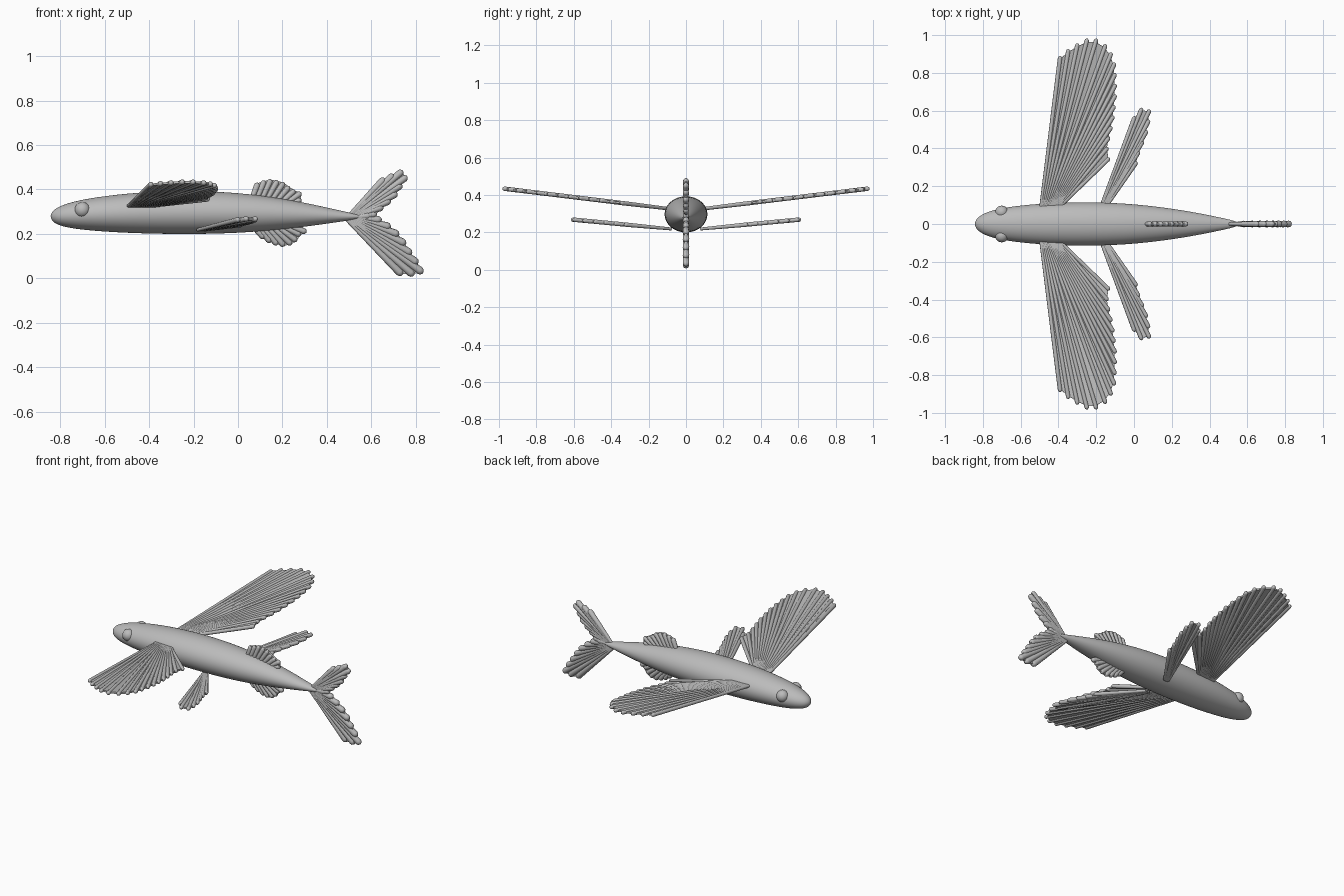
import bpy, bmesh, math
from mathutils import Vector

cube = bpy.data.objects.get("Cube")
if cube:
    bpy.data.objects.remove(cube, do_unlink=True)

grey = bpy.data.materials.new("plain grey")
grey.use_nodes = True
GREY = (0.5, 0.5, 0.5, 1)
grey.diffuse_color = GREY
grey.node_tree.nodes["Principled BSDF"].inputs["Base Color"].default_value = GREY


def finish(name, bm, mirrored=False, angle=50):
    bmesh.ops.recalc_face_normals(bm, faces=bm.faces)
    mesh = bpy.data.meshes.new(name)
    bm.to_mesh(mesh)
    bm.free()
    mesh.materials.append(grey)
    obj = bpy.data.objects.new(name, mesh)
    bpy.context.collection.objects.link(obj)
    if mirrored:
        mod = obj.modifiers.new("mirror", 'MIRROR')
        mod.use_axis = (False, True, False)
        mod.use_mirror_merge = False
    bpy.ops.object.select_all(action='DESELECT')
    obj.select_set(True)
    bpy.context.view_layer.objects.active = obj
    bpy.ops.object.shade_smooth_by_angle(angle=math.radians(angle))
    return obj


def along(points, t):
    """Point at fraction t of a polyline's length."""
    lengths = [(b - a).length for a, b in zip(points, points[1:])]
    left = t * sum(lengths)
    for a, b, size in zip(points, points[1:], lengths):
        if left <= size:
            return a.lerp(b, left / size)
        left -= size
    return points[-1].copy()


def ray(bm, start, end, r_start, r_end):
    """Tapered spine with a rounded tip."""
    axis = (end - start).normalized()
    side = axis.orthogonal().normalized()
    up = axis.cross(side)
    length = (end - start).length
    steps = [(0, r_start), (length - r_end, r_end),
             (length - r_end * 0.4, r_end * 0.8), (length, r_end * 0.25)]
    rings = []
    for d, r in steps:
        rings.append([bm.verts.new(start + axis * d + r * (
            side * math.cos(k * math.tau / 10) + up * math.sin(k * math.tau / 10)))
            for k in range(10)])
    for a, b in zip(rings, rings[1:]):
        for k in range(10):
            j = (k + 1) % 10
            bm.faces.new((a[k], a[j], b[j], b[k]))
    bm.faces.new(rings[0])
    bm.faces.new(rings[-1])


def fin(name, root, tips, count, radii, place, mirrored=False):
    """Fan of spines joined by a thin membrane."""
    root = [place(*p) for p in root]
    tips = [place(*p) for p in tips]
    normal = (root[-1] - root[0]).cross(tips[0] - root[0]).normalized()
    bm = bmesh.new()
    pairs = [(along(root, i / (count - 1)), along(tips, i / (count - 1)))
             for i in range(count)]
    for a, b in pairs:
        ray(bm, a, b, *radii)
    half = radii[1] * 0.4
    strip = []
    for a, b in pairs:
        e = a.lerp(b, 0.98)
        strip.append([bm.verts.new(p + normal * s)
                      for p, s in ((a, half), (e, half), (e, -half), (a, -half))])
    for p, q in zip(strip, strip[1:]):
        for k in range(4):
            j = (k + 1) % 4
            bm.faces.new((p[k], p[j], q[j], q[k]))
    bm.faces.new(strip[0])
    bm.faces.new(strip[-1])
    return finish(name, bm, mirrored)


# Body: station x, half width, bottom z, top z
stations = [(-0.838, 0.02, 0.262, 0.298), (-0.82, 0.042, 0.243, 0.316),
            (-0.77, 0.068, 0.228, 0.338), (-0.68, 0.09, 0.215, 0.36),
            (-0.5, 0.11, 0.203, 0.384), (-0.3, 0.117, 0.198, 0.395),
            (-0.1, 0.114, 0.199, 0.393), (0.1, 0.097, 0.209, 0.376),
            (0.3, 0.067, 0.231, 0.342), (0.45, 0.036, 0.253, 0.307),
            (0.54, 0.016, 0.266, 0.288)]
SEG = 24
bm = bmesh.new()
rings = []
for x, w, low, high in stations:
    rings.append([bm.verts.new((x, w * math.cos(k * math.tau / SEG),
                                (low + high) / 2 + (high - low) / 2 * math.sin(k * math.tau / SEG)))
                  for k in range(SEG)])
for a, b in zip(rings, rings[1:]):
    for k in range(SEG):
        j = (k + 1) % SEG
        bm.faces.new((a[k], a[j], b[j], b[k]))
for ring, x in ((rings[0], -0.844), (rings[-1], 0.56)):
    tip = bm.verts.new((x, 0, 0.28))
    for k in range(SEG):
        bm.faces.new((ring[k], ring[(k + 1) % SEG], tip))
body = finish("body", bm, angle=180)
sub = body.modifiers.new("smooth", 'SUBSURF')
sub.levels = sub.render_levels = 2

# Eyes
bm = bmesh.new()
bmesh.ops.create_uvsphere(bm, u_segments=24, v_segments=16, radius=0.035)
bmesh.ops.translate(bm, verts=bm.verts, vec=(-0.7, 0.062, 0.308))
finish("eyes", bm, mirrored=True, angle=180)


# Paired fins, rising outwards
def pectoral(x, y):
    return Vector((x, y, 0.327 + (y - 0.1) * 0.122))


def pelvic(x, y):
    return Vector((x, y, 0.22 + (y - 0.1) * 0.095))


def upright(x, z):
    return Vector((x, 0, z))


fin("pectoral_fins", [(-0.495, 0.07), (-0.4, 0.085)],
    [(-0.39, 0.89), (-0.33, 0.94), (-0.22, 0.995), (-0.13, 0.94), (-0.1, 0.85),
     (-0.095, 0.7), (-0.11, 0.55), (-0.14, 0.42), (-0.13, 0.35)],
    17, (0.009, 0.012), pectoral, True)
fin("pelvic_fins", [(-0.18, 0.08), (-0.155, 0.08)],
    [(0.005, 0.57), (0.055, 0.63), (0.09, 0.6), (0.07, 0.5), (0.025, 0.38), (0.015, 0.33)],
    8, (0.008, 0.012), pelvic, True)

# Dorsal and anal fins
fin("dorsal_fin", [(0.06, 0.35), (0.23, 0.33)],
    [(0.09, 0.43), (0.14, 0.447), (0.2, 0.437), (0.25, 0.4), (0.285, 0.385), (0.285, 0.355)],
    9, (0.011, 0.014), upright)
fin("anal_fin", [(0.07, 0.23), (0.22, 0.25)],
    [(0.12, 0.18), (0.15, 0.16), (0.2, 0.143), (0.26, 0.155), (0.275, 0.19),
     (0.31, 0.205), (0.29, 0.235)],
    9, (0.011, 0.014), upright)

# Forked tail
fin("upper_tail_fin", [(0.5, 0.282), (0.53, 0.275)],
    [(0.66, 0.45), (0.75, 0.488), (0.765, 0.465), (0.73, 0.41), (0.71, 0.37),
     (0.665, 0.335), (0.625, 0.29)],
    9, (0.009, 0.016), upright)
fin("lower_tail_fin", [(0.49, 0.265), (0.53, 0.277)],
    [(0.74, 0.015), (0.83, 0.012), (0.835, 0.035), (0.8, 0.08), (0.77, 0.13),
     (0.74, 0.18), (0.7, 0.22), (0.65, 0.26), (0.6, 0.283)],
    10, (0.009, 0.018), upright)
